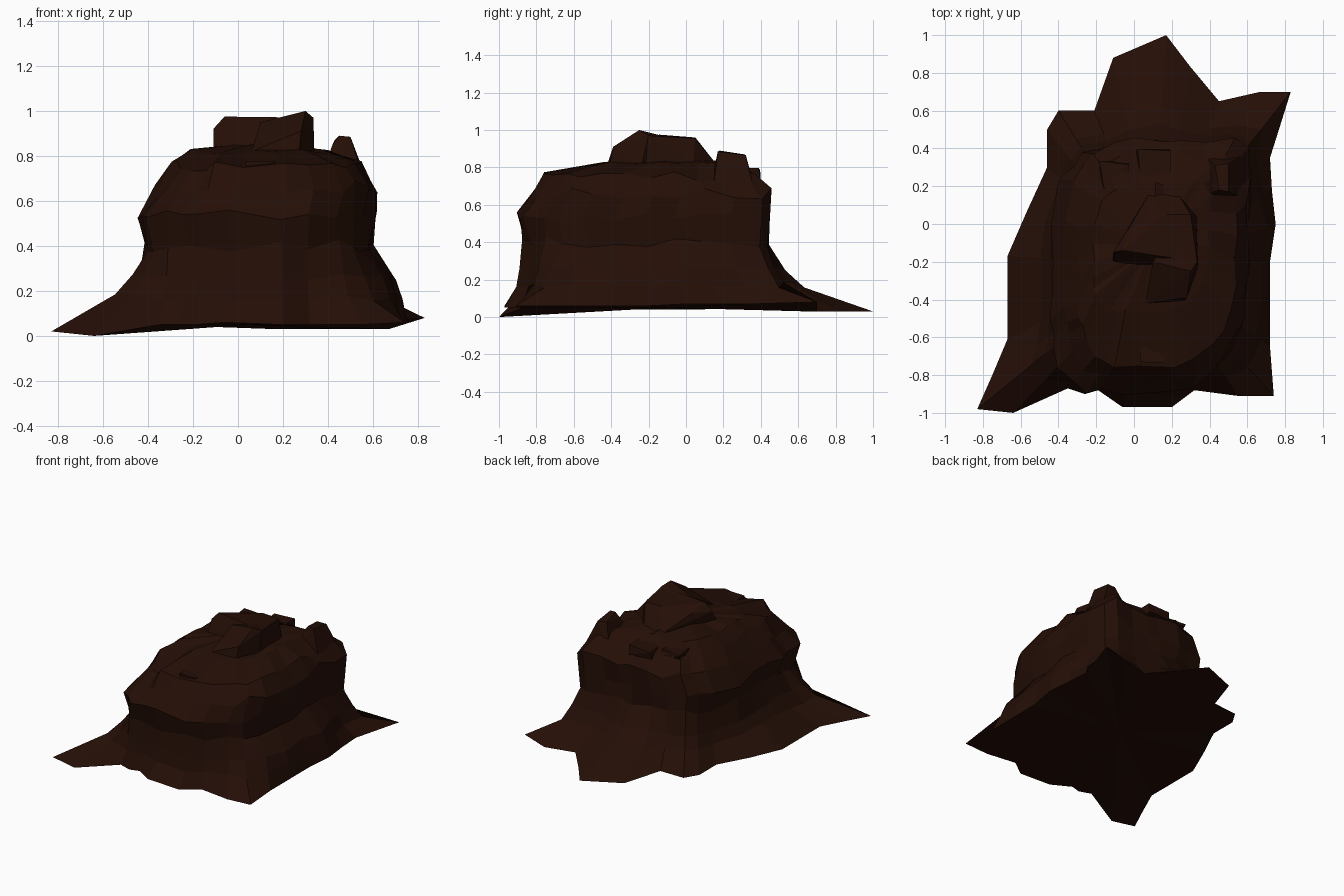
import bpy, bmesh, math, random
from mathutils import Vector

if "Cube" in bpy.data.objects:
    bpy.data.objects.remove(bpy.data.objects["Cube"])

random.seed(7)
mat = bpy.data.materials.new("dark_brown_rock")
mat.diffuse_color = (0.018, 0.0045, 0.002, 1)
mat.use_nodes = True
mat.node_tree.nodes["Principled BSDF"].inputs["Base Color"].default_value = mat.diffuse_color


def finish(name, bm):
    bmesh.ops.recalc_face_normals(bm, faces=bm.faces)
    me = bpy.data.meshes.new(name)
    bm.to_mesh(me)
    bm.free()
    me.materials.append(mat)
    ob = bpy.data.objects.new(name, me)
    bpy.context.collection.objects.link(ob)
    return ob


def boulder(name, pts):
    """Faceted lump: convex hull of a few points."""
    bm = bmesh.new()
    for p in pts:
        bm.verts.new(p)
    r = bmesh.ops.convex_hull(bm, input=bm.verts)
    junk = [v for v in r["geom_interior"] if isinstance(v, bmesh.types.BMVert)]
    bmesh.ops.delete(bm, geom=junk, context='VERTS')
    return finish(name, bm)


def box_ring(a, x0, x1, y0, y1):
    """Point on a rounded rectangle in direction a; each corner has its own sharpness."""
    c, s = math.cos(a), math.sin(a)
    if s > 0:
        n = 14 if c > 0 else 3.2
    else:
        n = 2.5 if c > 0 else 4.5
    rx, ry = (x1 - x0) / 2, (y1 - y0) / 2
    r = (abs(c / rx) ** n + abs(s / ry) ** n) ** (-1 / n)
    return (x0 + x1) / 2 + r * c, (y0 + y1) / 2 + r * s


# ragged foot outline, counter-clockwise from the front left corner
foot = [Vector(p) for p in [
    (-.83, -.98, .02), (-.64, -1, 0), (-.35, -.87, .05), (-.26, -.90, .05),
    (-.19, -.88, .05), (-.06, -.97, .06), (.20, -.97, .05), (.32, -.88, .05),
    (.55, -.91, .05), (.74, -.91, .06), (.72, -.65, .06), (.72, -.42, .06),
    (.72, -.20, .06), (.75, 0, .07), (.73, .18, .07), (.72, .35, .07),
    (.83, .70, .08), (.67, .70, .03), (.45, .65, .03), (.30, .83, .03),
    (.17, 1, .03), (-.11, .88, .04), (-.21, .60, .05), (-.40, .60, .05),
    (-.46, .50, .05), (-.46, .30, .05), (-.57, .06, .04), (-.67, -.17, .04),
    (-.67, -.40, .04), (-.67, -.61, .04), (-.75, -.80, .03)]]
angles = [math.atan2(p.y + .22, p.x - .08) for p in foot]

# body layers: z, x range, y range
layers = [(.40, -.42, .60, -.88, .44), (.53, -.45, .615, -.91, .45),
          (.66, -.38, .615, -.84, .455), (.75, -.30, .55, -.77, .37),
          (.82, -.22, .40, -.47, .22)]


def jit(k):
    return random.uniform(-k, k)


body = []
for i, (z, x0, x1, y0, y1) in enumerate(layers):
    ring = []
    for a in angles:
        x, y = box_ring(a, x0, x1, y0, y1)
        rough = .02 if x > .4 and y > .2 else .06
        k = 1.01 - abs(jit(rough))
        cx, cy = (x0 + x1) / 2, (y0 + y1) / 2
        ring.append(Vector((cx + (x - cx) * k, cy + (y - cy) * k,
                            z + jit(.03 if i < 4 else .012))))
    body.append(ring)

# skirt layers blend the foot into the body, bulging on the right
skirt = []
for t, tr, z in [(.66, .12, .17), (.84, .3, .26)]:
    ring = []
    for f, b in zip(foot, body[0]):
        k = t
        if f.x > .5:                       # bulge fades out at both ends
            fade = max(0, min(1, (abs(f.y + .25) - .3) / .4))
            k = tr + (t - tr) * fade
        p = f.lerp(b, k)
        p.z = z + jit(.015)
        ring.append(p)
    skirt.append(ring)

bm = bmesh.new()
rings = [[bm.verts.new(p) for p in r] for r in [foot] + skirt + body]
n = len(foot)
for lo, hi in zip(rings, rings[1:]):
    for i in range(n):
        j = (i + 1) % n
        bm.faces.new((lo[i], lo[j], hi[j], hi[i]))
for ring, tip in [(rings[0], (.05, -.1, .05)), (rings[-1], (.1, -.12, .86))]:
    c = bm.verts.new(tip)
    for i in range(n):
        bm.faces.new((ring[i], ring[(i + 1) % n], c))
finish("rock_mound", bm)

# broad summit block with its high corner at the front right
boulder("summit", [
    (-.11, -.22, .80), (-.11, -.15, .92), (-.06, -.14, .975), (-.03, -.03, .93),
    (.08, .02, .95), (.17, .05, .96), (.30, .05, .955), (.33, .04, .83),
    (.08, .16, .82), (.24, .15, .83), (.34, -.22, .80), (.335, -.20, .97)])
boulder("summit_peak", [
    (.30, -.25, 1.0), (.335, -.20, .97), (.335, -.24, .80), (.28, -.39, .91),
    (.27, -.41, .80), (.06, -.42, .82), (.10, -.20, .95), (.20, -.05, .95),
    (.20, -.05, .80)])

# knob at the back right
boulder("side_knob", [
    (.38, .14, .74), (.42, .17, .85), (.45, .18, .89), (.50, .17, .885),
    (.55, .15, .72), (.43, .31, .87), (.50, .32, .865), (.52, .31, .83),
    (.57, .36, .70), (.38, .36, .72)])


# broken slabs half buried in the crown
def slab(name, x, y, z, s):
    boulder(name, [(x + s * u * random.uniform(.7, 1.1),
                    y + s * v * random.uniform(.7, 1.1),
                    z + s * w * random.uniform(.25, .5))
                   for u in (-1, 1) for v in (-1, 1) for w in (-1, 1)])


for i, (x, y, z, s) in enumerate([
        (.10, .30, .76, .09), (-.10, .25, .76, .08), (.10, -.66, .745, .08)]):
    slab(f"crown_slab_{i + 1}", x, y, z, s)
